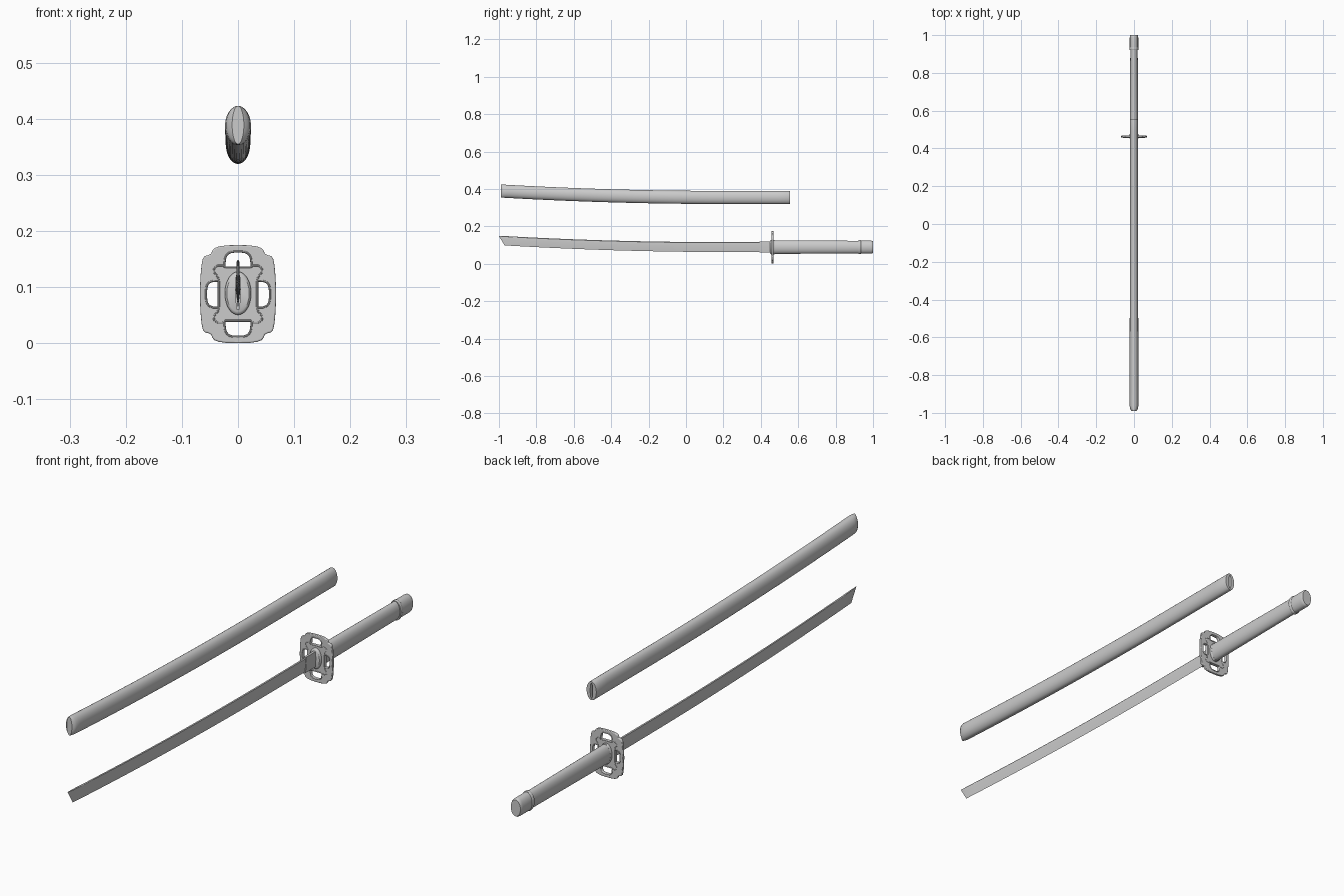
import bpy, bmesh
from math import sin, cos, pi

if "Cube" in bpy.data.objects:
    bpy.data.objects.remove(bpy.data.objects["Cube"])


def sori(y):
    """Upward curve of the blade and scabbard toward the tip."""
    return 0.035 * (max(0.0, 0.2 - y) / 1.2) ** 2


def smooth(ob, angle=0.6):
    bpy.ops.object.select_all(action='DESELECT')
    ob.select_set(True)
    bpy.context.view_layer.objects.active = ob
    bpy.ops.object.shade_smooth_by_angle(angle=angle)


def loft(name, rings, angle=0.6):
    """Skin a list of equal-length point rings and cap both ends."""
    bm = bmesh.new()
    vs = [[bm.verts.new(p) for p in r] for r in rings]
    n = len(rings[0])
    for a, b in zip(vs, vs[1:]):
        for i in range(n):
            j = (i + 1) % n
            bm.faces.new((a[i], a[j], b[j], b[i]))
    bm.faces.new(vs[0][::-1])
    bm.faces.new(vs[-1])
    bmesh.ops.recalc_face_normals(bm, faces=bm.faces)
    me = bpy.data.meshes.new(name)
    bm.to_mesh(me)
    bm.free()
    ob = bpy.data.objects.new(name, me)
    bpy.context.collection.objects.link(ob)
    smooth(ob, angle)
    return ob


def oval(y, zc, rx, rz, n=40):
    return [(rx * cos(2 * pi * i / n), y, zc + rz * sin(2 * pi * i / n)) for i in range(n)]


# scabbard: rounded end, curved body, slotted mouth
def scab(y, sx=1.0, sz=1.0):
    rx = 0.021 + 0.0022 * (0.555 - y) / 1.545
    return oval(y, 0.3545 + sori(y), rx * sx, 0.035 * sz)


rings = [scab(-0.99, 0.45, 0.97), scab(-0.985, 0.75, 0.99), scab(-0.977, 0.92), scab(-0.962)]
rings += [scab(-0.94 + 1.492 * i / 24) for i in range(25)]
rings += [scab(0.555, 0.95, 0.98), scab(0.555, 0.25, 0.82)]
rings += [scab(0.5 - 0.14 * i, 0.25, 0.82) for i in range(10)]
loft("scabbard", rings)


# blade: thick spine, side ridge, sharp lower edge, slanted point
def section(y, bottom, top, t):
    h = top - bottom
    return [(0, y, bottom), (t, y, bottom + 0.62 * h), (0.75 * t, y, top - 0.003 * h / 0.05),
            (0, y, top), (-0.75 * t, y, top - 0.003 * h / 0.05), (-t, y, bottom + 0.62 * h)]


rings = []
for i in range(29):
    y = 0.46 - 1.43 * i / 28
    rings.append(section(y, 0.062 + sori(y) + 0.003 * i / 28, 0.116 + sori(y) - 0.001 * i / 28,
                         0.0042 - 0.0012 * i / 28))
rings.append(section(-0.985, 0.123, 0.1485, 0.002))
rings.append(section(-1.0, 0.1475, 0.149, 0.0003))
loft("blade", rings, 0.3)

# collar at the blade root
loft("blade_collar", [[(x, y, z) for x, z in
     ((-0.003, 0.060), (0.003, 0.060), (0.0055, 0.09), (0.0045, 0.118), (-0.0045, 0.118), (-0.0055, 0.09))]
     for y in (0.392, 0.458)], 0.3)

# handle, washer and pommel cap
ZC = 0.089
loft("handle", [oval(0.464 + 0.47 * t, ZC, 0.0225 - 0.003 * t, 0.0365 - 0.003 * t)
                for t in (0, 0.25, 0.5, 0.75, 1)])
loft("washer", [oval(y, ZC, 0.0235 * s, 0.0385 * s)
                for y, s in ((0.449, 0.85), (0.451, 0.95), (0.454, 1), (0.474, 1), (0.476, 0.96))])
loft("pommel_cap", [oval(y, ZC, 0.0225 * s, 0.0345 * s) for y, s in
                    ((0.922, 0.94), (0.922, 1.05), (0.925, 1.09), (0.931, 1.09), (0.934, 1.05),
                     (0.935, 1), (0.988, 1), (0.996, 0.97), (1.0, 0.88))])


# guard: lobed plate with four D-shaped openings
def mirror4(q):
    """Closed outline from one quadrant, listed from the top to the right."""
    r = q + [(x, -z) for x, z in reversed(q) if z > 1e-6]
    return r + [(-x, z) for x, z in reversed(r) if x > 1e-6]


def d_shape(w, h, off, turn, grow=0.0):
    pts = []
    for i in range(25):
        a = pi * i / 24
        c, s = cos(a), max(0.0, sin(a))
        x = (w + grow) * (1 if c > 0 else -1) * abs(c) ** 0.6
        z = off - grow * 0.5 + (h + grow * 1.5) * s ** 0.6
        t = turn * pi / 2
        pts.append((x * cos(t) - z * sin(t), x * sin(t) + z * cos(t)))
    return pts


def curve_part(name, outlines, extrude, bevel, y, fill):
    cu = bpy.data.curves.new(name, 'CURVE')
    cu.dimensions = '2D' if fill else '3D'
    if fill:
        cu.fill_mode = 'BOTH'
        cu.offset = -bevel
    cu.extrude = extrude
    cu.bevel_depth = bevel
    cu.bevel_resolution = 2
    for pts in outlines:
        sp = cu.splines.new('POLY')
        sp.points.add(len(pts) - 1)
        for p, (x, z) in zip(sp.points, pts):
            p.co = (x, z, 0, 1)
        sp.use_cyclic_u = True
    ob = bpy.data.objects.new(name, cu)
    bpy.context.collection.objects.link(ob)
    ob.location = (0, y, 0.0875)
    ob.rotation_euler = (pi / 2, 0, 0)
    bpy.ops.object.select_all(action='DESELECT')
    ob.select_set(True)
    bpy.context.view_layer.objects.active = ob
    bpy.ops.object.convert(target='MESH')
    smooth(bpy.context.object)


quad = [(0, 0.0875), (0.02, 0.087), (0.034, 0.085), (0.042, 0.082), (0.0455, 0.078), (0.048, 0.072),
        (0.053, 0.0695), (0.059, 0.068), (0.0625, 0.064), (0.065, 0.052), (0.067, 0.03), (0.068, 0)]
dims = [(0.022, 0.025, 0.049, 0), (0.022, 0.019, 0.036, 1),
        (0.022, 0.025, 0.049, 2), (0.022, 0.019, 0.036, 3)]
GY = 0.4625
curve_part("guard_plate", [mirror4(quad)] + [d_shape(*d) for d in dims], 0.0025, 0.0025, GY, True)

# raised rims around the openings and lobed ridge, on both faces
lobe = [(0, 0.047), (0.022, 0.047), (0.027, 0.051), (0.036, 0.051), (0.043, 0.046),
        (0.042, 0.038), (0.036, 0.031), (0.034, 0.022), (0.034, 0)]
for side, s in (("front", -1), ("back", 1)):
    y = GY + s * 0.0047
    curve_part("opening_rims_" + side, [d_shape(*d, 0.002) for d in dims], 0, 0.0018, y, False)
    curve_part("centre_ridge_" + side, [mirror4(lobe)], 0, 0.0018, y, False)
